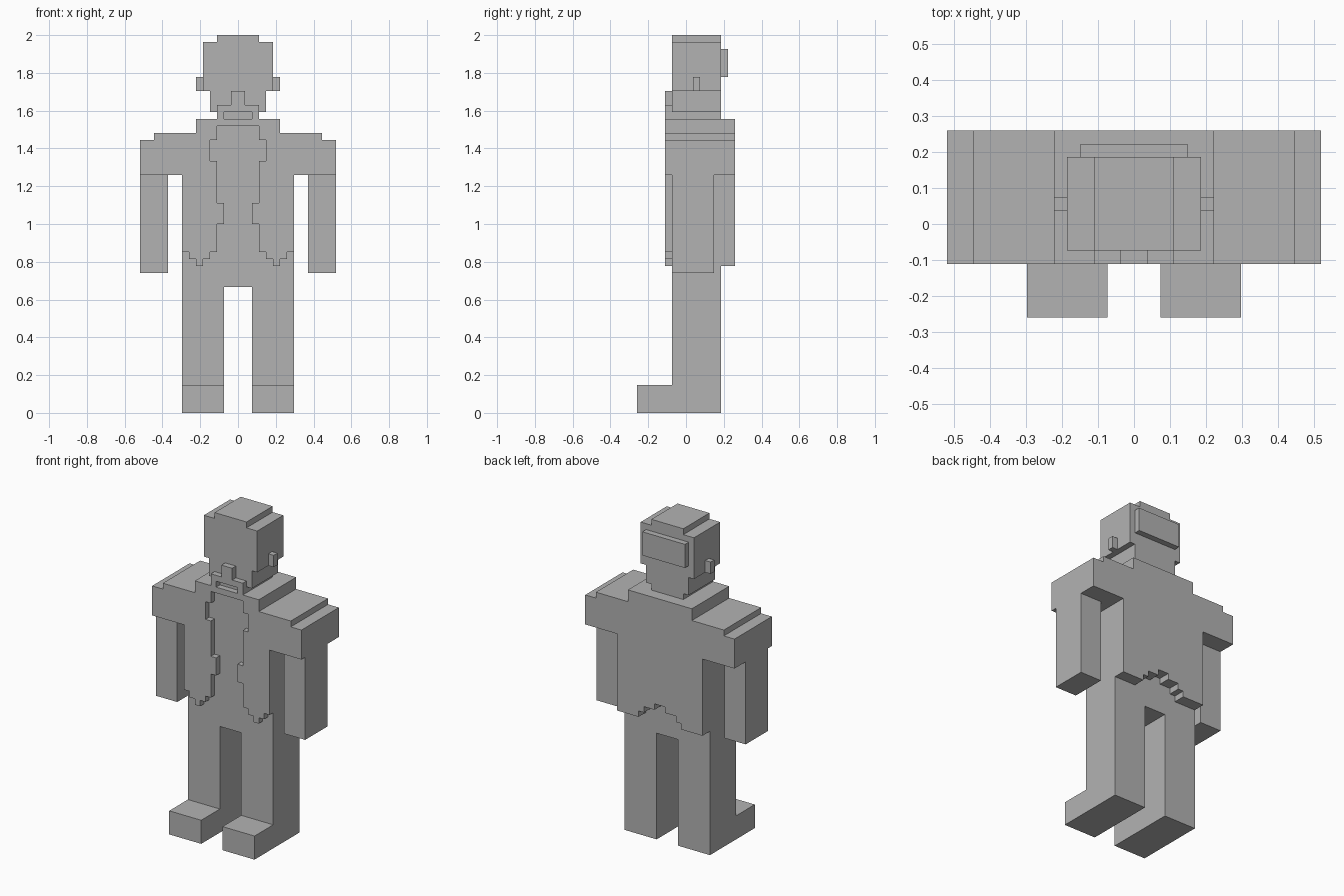
import bpy
import bmesh

U = 2 / 54  # size of one block

cube = bpy.data.objects.get("Cube")
if cube:
    bpy.data.objects.remove(cube, do_unlink=True)

grey = bpy.data.materials.new("plain grey")
grey.use_nodes = True
colour = (0.45, 0.45, 0.45, 1)
grey.diffuse_color = colour
grey.node_tree.nodes["Principled BSDF"].inputs["Base Color"].default_value = colour


def slab(name, outline, front, back):
    """Extrude a half outline (x, z) from front to back and mirror it across x."""
    bm = bmesh.new()
    verts = [bm.verts.new((x * U, front * U, z * U)) for x, z in outline]
    face = bm.faces.new(verts)
    ext = bmesh.ops.extrude_face_region(bm, geom=[face], use_keep_orig=True)
    moved = [g for g in ext["geom"] if isinstance(g, bmesh.types.BMVert)]
    bmesh.ops.translate(bm, verts=moved, vec=(0, (back - front) * U, 0))
    bmesh.ops.recalc_face_normals(bm, faces=bm.faces)
    # Open the walls on the mirror plane
    middle = [f for f in bm.faces if all(abs(v.co.x) < 1e-5 for v in f.verts)]
    bmesh.ops.delete(bm, geom=middle, context="FACES")
    mesh = bpy.data.meshes.new(name)
    bm.to_mesh(mesh)
    bm.free()
    mesh.materials.append(grey)
    obj = bpy.data.objects.new(name, mesh)
    bpy.context.collection.objects.link(obj)
    mirror = obj.modifiers.new("mirror", "MIRROR")
    mirror.use_clip = True
    return obj


def block(name, x0, x1, front, back, z0, z1):
    return slab(name, [(x0, z0), (x1, z0), (x1, z1), (x0, z1)], front, back)


# Stepped shoulder line shared by the jacket layers
shoulder = [(6, 42), (6, 40), (12, 40), (12, 39), (14, 39), (14, 34), (8, 34)]

# Torso and legs
slab("body_and_legs", [(0, 42)] + shoulder +
     [(8, 0), (2, 0), (2, 18), (0, 18)], -2, 5)
block("feet", 2, 8, -7, -2, 0, 4)
block("arms", 10, 14, -2, 4, 20, 34)

# Jacket
slab("jacket_back", [(0, 42)] + shoulder +
     [(8, 21), (4, 21), (4, 22), (3, 22), (3, 23), (1, 23), (1, 24), (0, 24)], 5, 7)
slab("jacket_front", [(3, 42)] + shoulder +
     [(8, 23), (7, 23), (7, 22), (6, 22), (6, 21), (5, 21), (5, 22), (4, 22),
      (4, 23), (3, 23), (3, 27), (2, 27), (2, 30), (3, 30), (3, 36), (4, 36),
      (4, 39), (3, 39)], -3, -2)

# Head
slab("head", [(0, 42), (3, 42), (3, 43), (4, 43), (4, 46), (5, 46),
              (5, 53), (3, 53), (3, 54), (0, 54)], -2, 5)
block("ears", 5, 6, 1, 2, 46, 48)
block("hair_back", 0, 4, 5, 6, 48, 52)

# Beard around the mouth, with the nose
slab("beard_and_nose", [(0, 41), (3, 41), (3, 44), (1, 44), (1, 46), (0, 46),
                        (0, 43), (2, 43), (2, 42), (0, 42)], -3, -2)
